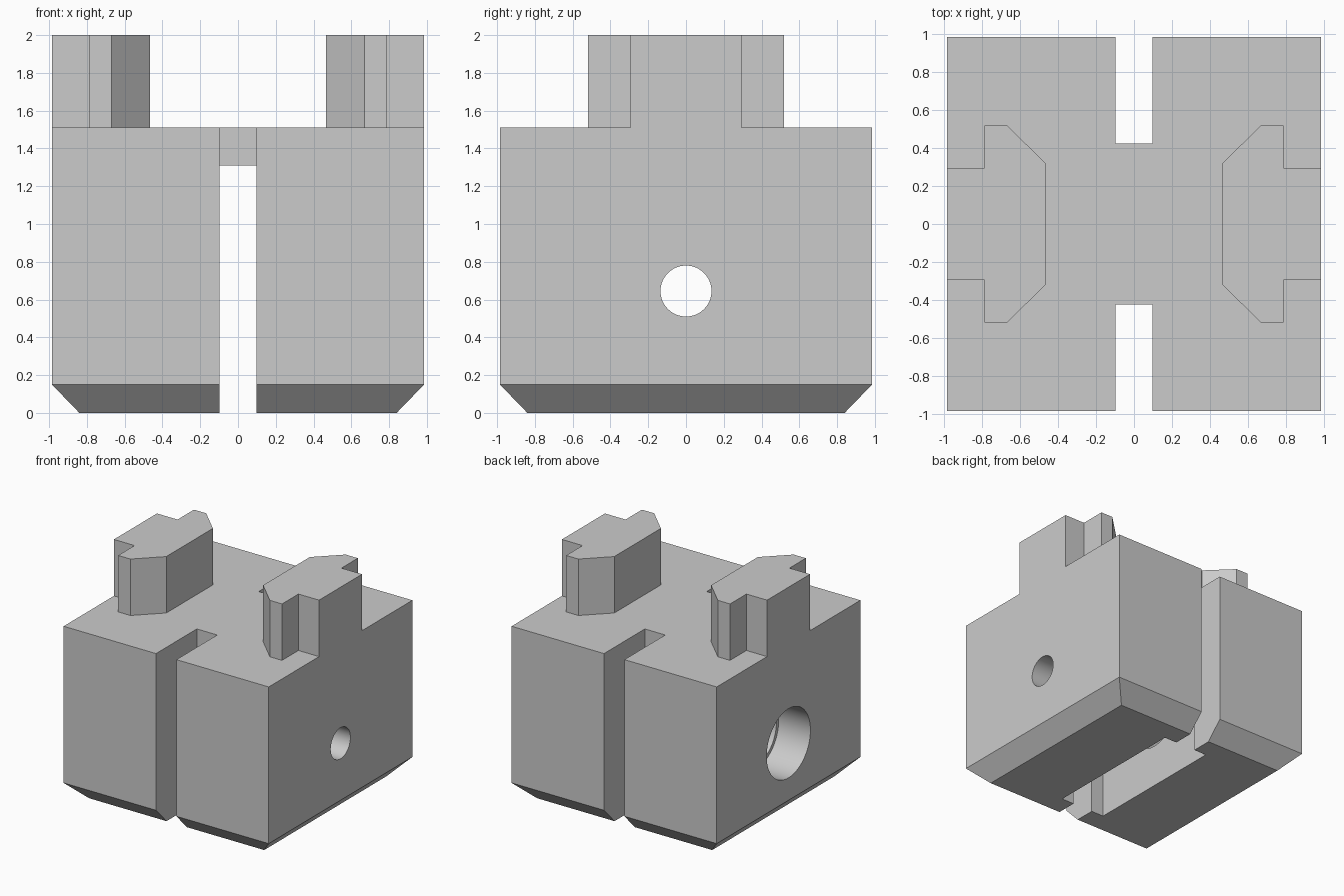
import bpy, bmesh, math
from mathutils import Matrix

if "Cube" in bpy.data.objects:
    bpy.data.objects.remove(bpy.data.objects["Cube"])

grey = bpy.data.materials.new("light_grey")
grey.diffuse_color = (0.6, 0.6, 0.6, 1)
grey.use_nodes = True
grey.node_tree.nodes["Principled BSDF"].inputs["Base Color"].default_value = grey.diffuse_color

HALF, TOP, HOLE_Z = 0.985, 1.51, 0.645


def finish(bm, name):
    bmesh.ops.recalc_face_normals(bm, faces=bm.faces)
    mesh = bpy.data.meshes.new(name)
    bm.to_mesh(mesh)
    bm.free()
    mesh.materials.append(grey)
    ob = bpy.data.objects.new(name, mesh)
    bpy.context.collection.objects.link(ob)
    return ob


def box(name, x, y, z):
    """Box from (min, max) ranges."""
    bm = bmesh.new()
    bmesh.ops.create_cube(bm, size=1)
    for v in bm.verts:
        v.co = [r[0] if c < 0 else r[1] for c, r in zip(v.co, (x, y, z))]
    return finish(bm, name)


def prism(name, outline, z0, z1):
    """Outline in plan, extruded upward."""
    bm = bmesh.new()
    face = bm.faces.new([bm.verts.new((x, y, z0)) for x, y in outline])
    res = bmesh.ops.extrude_face_region(bm, geom=[face])
    for v in res["geom"]:
        if isinstance(v, bmesh.types.BMVert):
            v.co.z = z1
    return finish(bm, name)


def bore(name, radius, x0, x1):
    """Cylinder along x."""
    bm = bmesh.new()
    bmesh.ops.create_cone(bm, cap_ends=True, segments=64, radius1=radius,
                          radius2=radius, depth=x1 - x0,
                          matrix=Matrix.Translation(((x0 + x1) / 2, 0, HOLE_Z))
                          @ Matrix.Rotation(math.pi / 2, 4, 'Y'))
    return finish(bm, name)


def combine(target, tool, operation):
    mod = target.modifiers.new(tool.name, 'BOOLEAN')
    mod.operation, mod.solver, mod.object = operation, 'EXACT', tool
    bpy.context.view_layer.objects.active = target
    bpy.ops.object.modifier_apply(modifier=mod.name)
    bpy.data.objects.remove(tool, do_unlink=True)


# Block with a chamfered lower rim
bm = bmesh.new()
rings = [[bm.verts.new((sx * h, sy * h, z))
          for sx, sy in ((-1, -1), (1, -1), (1, 1), (-1, 1))]
         for h, z in ((0.84, 0), (HALF, 0.15), (HALF, TOP))]
bm.faces.new(rings[0])
bm.faces.new(rings[2])
for a, b in zip(rings, rings[1:]):
    for i in range(4):
        j = (i + 1) % 4
        bm.faces.new((a[i], a[j], b[j], b[i]))
block = finish(bm, "jaw_block")

# T-shaped posts on the two sides
half = [(HALF, 0.295), (0.787, 0.295), (0.787, 0.52), (0.67, 0.52), (0.465, 0.32)]
outline = half + [(x, -y) for x, y in reversed(half)]
for s in (-1, 1):
    combine(block, prism("post", [(s * x, y) for x, y in outline], 1.4, 2), 'UNION')

# Slot through the block, open at the top near both ends
combine(block, box("slot", (-0.098, 0.098), (-1.2, 1.2), (-0.2, 1.31)), 'DIFFERENCE')
for s in (-1, 1):
    ends = sorted((s * 0.425, s * 1.2))
    combine(block, box("end_slot", (-0.098, 0.098), ends, (-0.2, 1.7)), 'DIFFERENCE')

# Wider pocket in the underside
combine(block, box("pocket", (-0.22, 0.22), (-0.66, 0.66), (-0.2, 1.31)), 'DIFFERENCE')

# Screw hole on the right, stepped bore on the left
for name, r, x0, x1 in (("screw_hole", 0.135, 0, 1.2),
                        ("inner_bore", 0.27, -0.8, 0),
                        ("counterbore", 0.30, -1.2, -0.68)):
    combine(block, bore(name, r, x0, x1), 'DIFFERENCE')

block.select_set(True)
bpy.context.view_layer.objects.active = block
bpy.ops.object.shade_smooth_by_angle(angle=math.radians(30))
